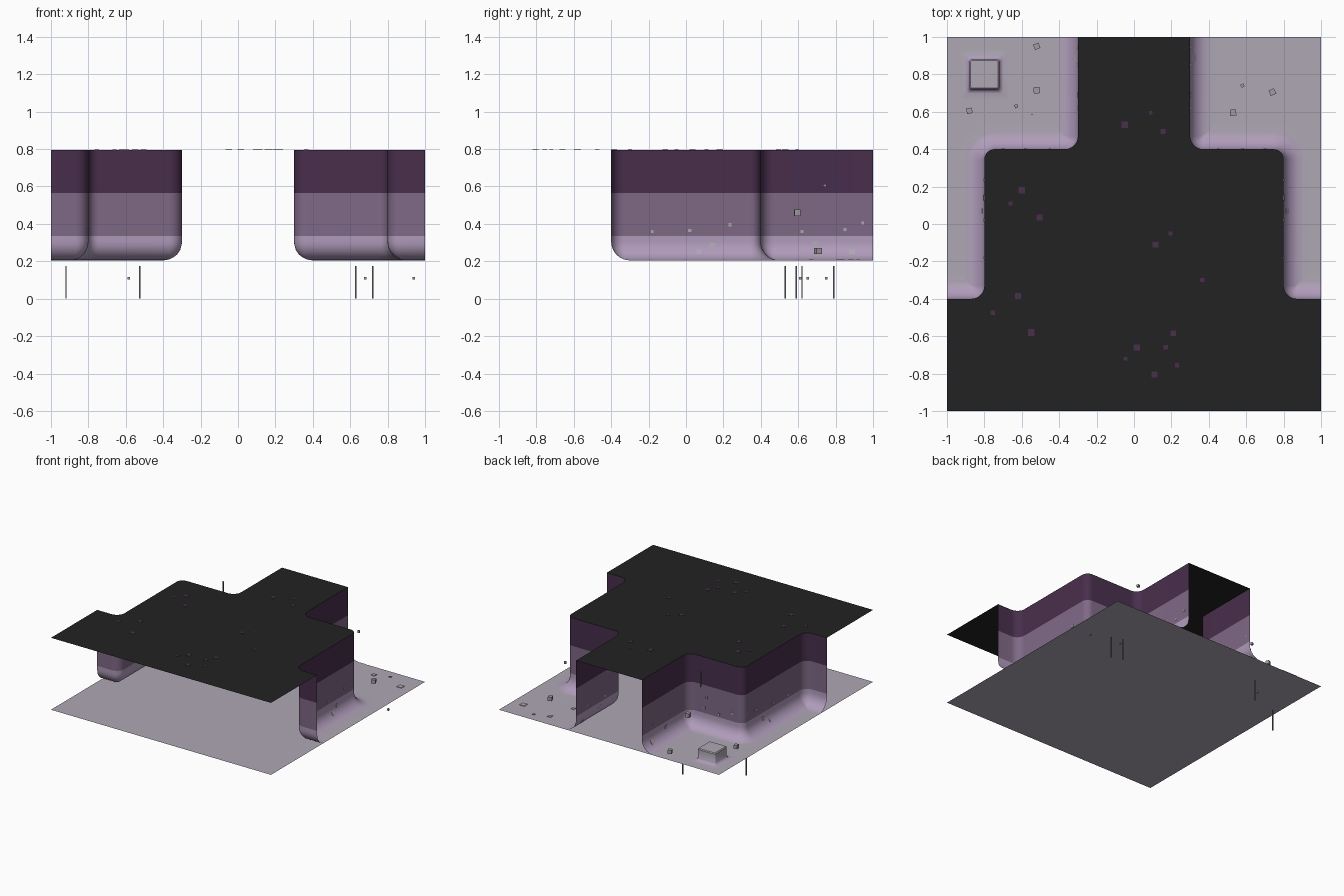
import bpy, bmesh, math
from mathutils import Matrix

if "Cube" in bpy.data.objects:
    bpy.data.objects.remove(bpy.data.objects["Cube"])

FLOOR, ROOF, R = 0.204, 0.795, 0.10


def material(name, rgb):
    m = bpy.data.materials.new(name)
    lin = [((c / 255 + 0.055) / 1.055) ** 2.4 if c > 10 else c / 3295 for c in rgb]
    m.diffuse_color = (*lin, 1)
    m.use_nodes = True
    m.node_tree.nodes["Principled BSDF"].inputs["Base Color"].default_value = m.diffuse_color
    return m


FLOOR_M = material("floor_grey_lilac", (174, 167, 180))
PALE = material("pale_lilac", (174, 161, 182))
LILAC = material("lilac", (176, 155, 187))
MAUVE = material("mauve", (127, 105, 134))
PLUM = material("dark_plum", (72, 46, 76))
BLACK = material("roof_black", (34, 34, 34))
GREY = material("debris_grey", (160, 156, 162))
PIN = material("pin_grey", (112, 106, 116))


def finish(name, bm, mats, smooth=False):
    me = bpy.data.meshes.new(name)
    bm.to_mesh(me)
    bm.free()
    ob = bpy.data.objects.new(name, me)
    bpy.context.collection.objects.link(ob)
    for m in mats:
        me.materials.append(m)
    if smooth:
        bpy.ops.object.select_all(action='DESELECT')
        ob.select_set(True)
        bpy.context.view_layer.objects.active = ob
        bpy.ops.object.shade_smooth_by_angle(angle=math.radians(40))
    return ob


def round_corner(corner, a, b, r, n=8):
    """Arc at a right-angle corner; a and b are unit directions to the neighbours."""
    pts = []
    for i in range(n + 1):
        t = math.pi / 2 * i / n
        u, v = r * (1 - math.sin(t)), r * (1 - math.cos(t))
        pts.append((corner[0] + a[0] * u + b[0] * v, corner[1] + a[1] * u + b[1] * v))
    return pts


def cliff_path(d):
    """Right-hand cliff line, pushed outward by d."""
    inner, outer = max(0.07 - d, 0.003), 0.055 + d
    end = max(0.07 - d, 0.003)
    return ([(0.3 + d, 1.0)]
            + round_corner((0.3 + d, 0.4 + d), (0, 1), (1, 0), inner)
            + round_corner((0.8 + d, 0.4 + d), (-1, 0), (0, -1), outer)
            + round_corner((0.8 + d, -0.4 + d), (0, 1), (1, 0), end)
            + [(1.0, -0.4 + d)])


def flare(z):
    """Outward offset of the cliff foot at height z."""
    h = z - FLOOR - 0.001
    return 0 if h >= R else R - math.sqrt(R * R - (R - h) ** 2)


def loft(bm, rings, closed=False):
    rows = [[bm.verts.new(p) for p in ring] for ring in rings]
    for lo, hi in zip(rows, rows[1:]):
        n = len(lo)
        for i in range(n if closed else n - 1):
            j = (i + 1) % n
            bm.faces.new((lo[i], lo[j], hi[j], hi[i]))
    return rows


# Floor sheet
bm = bmesh.new()
bmesh.ops.create_grid(bm, size=1, matrix=Matrix.Translation((0, 0, FLOOR)))
finish("floor", bm, [FLOOR_M])

# Roof sheet following the cliff tops
right = cliff_path(0)
outline = right + [(1, -1), (-1, -1)] + [(-x, y) for x, y in reversed(right)]
bm = bmesh.new()
f = bm.faces.new([bm.verts.new((x, y, ROOF)) for x, y in outline])
f.normal_update()
if f.normal.z < 0:
    f.normal_flip()
finish("roof", bm, [BLACK])

# Cliff walls in three bands, with a curved foot and floor skirt
profile = [(0, ROOF), (0, 0.565), (0, 0.335)]
for i in range(9):
    t = math.pi / 2 * i / 8
    profile.append((R * (1 - math.cos(t)), FLOOR + 0.001 + R * (1 - math.sin(t))))
profile.append((0.155, FLOOR + 0.001))
for side, label in ((1, "right"), (-1, "left")):
    bm = bmesh.new()
    loft(bm, [[(side * x, y, z) for x, y in cliff_path(d)] for d, z in profile])
    if side > 0:
        bmesh.ops.reverse_faces(bm, faces=bm.faces)
    bm.normal_update()
    if sum(f.normal.z * f.calc_area() for f in bm.faces) < 0:
        bmesh.ops.reverse_faces(bm, faces=bm.faces)
    n = len(right) - 1
    for i, f in enumerate(bm.faces):
        row = i // n
        f.material_index = (0 if row == 0 else 1 if row == 1 else 2 if row < 9
                            else 3 if row < 11 else 4)
    finish(label + "_cliff", bm, [PLUM, MAUVE, LILAC, PALE, FLOOR_M], True)

# Raised block with a flared foot on a square pad
bm = bmesh.new()
rings = []
for half, z, r in ((0.137, 0.0015, 0.012), (0.10, 0.0015, 0.02), (0.088, 0.006, 0.015),
                   (0.08, 0.02, 0.012), (0.08, 0.09, 0.012), (0.074, 0.097, 0.01)):
    ring = []
    for k in range(4):
        arc = round_corner((half, half), (0, -1), (-1, 0), r, 3)
        c, s = round(math.cos(k * math.pi / 2)), round(math.sin(k * math.pi / 2))
        ring += [(-0.8 + c * x - s * y, 0.8 + s * x + c * y, FLOOR + z) for x, y in arc]
    rings.append(ring)
rows = loft(bm, rings, True)
bm.faces.new(rows[-1])
for i, f in enumerate(bm.faces):
    f.material_index = 1 if 16 <= i < 48 else 0
bm.normal_update()
finish("raised_block", bm, [FLOOR_M, LILAC], True)


def boxes(name, items, mat):
    bm = bmesh.new()
    for x, y, z, sx, sz, turn in items:
        m = (Matrix.Translation((x, y, z)) @ Matrix.Rotation(turn, 4, 'Z')
             @ Matrix.Diagonal((sx, sx, sz, 1)))
        bmesh.ops.create_cube(bm, size=1, matrix=m)
    return finish(name, bm, [mat])


# Floating debris cubes
debris = [(-0.52, 0.95, 0.25, 0.03, 0.4), (-0.52, 0.715, 0.46, 0.033, 0.05),
          (-0.88, 0.605, 0.255, 0.03, 0.2), (-0.63, 0.63, 0.6, 0.018, 0.4),
          (0.74, 0.705, 0.255, 0.032, 0.4), (0.53, 0.595, 0.46, 0.033, 0.05),
          (0.58, 0.74, 0.605, 0.018, 0.4), (-0.585, 0.75, 0.11, 0.014, 0),
          (0.68, 0.65, 0.11, 0.014, 0), (0.94, 0.61, 0.11, 0.014, 0)]
boxes("debris_cubes", [(x, y, z, s, s, t) for x, y, z, s, t in debris], GREY)

# Thin pins hanging under the floor, and one in the air
pins = [(-0.92, 0.53, 0.088), (-0.525, 0.79, 0.088), (0.63, 0.62, 0.088), (0.72, 0.59, 0.088)]
boxes("pins", [(x, y, z, 0.007, 0.176, 0) for x, y, z in pins]
      + [(-0.545, 0.585, 0.71, 0.007, 0.13, 0)], PIN)

# Flat floor tiles
tiles = [(0.62, 0.88, 0.03), (0.74, 0.92, 0.018), (0.9, 0.825, 0.043), (0.555, 0.67, 0.026)]
boxes("floor_tiles", [(x, y, FLOOR + 0.003, s, 0.004, 0) for x, y, s in tiles], FLOOR_M)

# Plum studs on the roof
studs = [(-0.05, 0.53, 0.034), (0.09, 0.595, 0.02), (0.155, 0.495, 0.026), (-0.6, 0.18, 0.034),
         (-0.66, 0.11, 0.022), (-0.505, 0.035, 0.032), (0.195, -0.05, 0.022),
         (0.115, -0.11, 0.03), (0.365, -0.3, 0.022), (-0.62, -0.385, 0.03),
         (-0.755, -0.475, 0.024), (-0.55, -0.58, 0.036), (0.21, -0.585, 0.03),
         (0.015, -0.66, 0.034), (0.17, -0.66, 0.024), (-0.045, -0.72, 0.02),
         (0.23, -0.755, 0.022), (0.11, -0.805, 0.032)]
boxes("roof_studs", [(x, y, ROOF + 0.001, s, 0.002, 0) for x, y, s in studs], PLUM)

# Pale flecks on the cliff sides, the same on both halves
flecks = [(-0.18, 0.36, 0.015), (0.02, 0.365, 0.017), (0.235, 0.395, 0.018),
          (0.62, 0.36, 0.015), (0.85, 0.37, 0.015), (0.945, 0.405, 0.015),
          (0.14, 0.285, 0.028), (0.07, 0.25, 0.028), (0.69, 0.295, 0.026), (0.89, 0.25, 0.035)]
bm = bmesh.new()
for side in (1, -1):
    for y, z, s in flecks:
        x = (0.8 if y < 0.4 else 0.3) + flare(z) + 0.002
        tilt = math.asin(max(0, 1 - (z - FLOOR) / R))
        m = (Matrix.Translation((side * x, y, z)) @ Matrix.Rotation(-side * tilt, 4, 'Y')
             @ Matrix.Diagonal((0.004, s, s, 1)))
        bmesh.ops.create_cube(bm, size=1, matrix=m)
    for x, z, s in ((0.45, 0.38, 0.015), (0.58, 0.36, 0.016), (0.7, 0.4, 0.016)):
        m = Matrix.Translation((side * x, 0.402, z)) @ Matrix.Diagonal((s, 0.004, s, 1))
        bmesh.ops.create_cube(bm, size=1, matrix=m)
finish("cliff_flecks", bm, [FLOOR_M])
